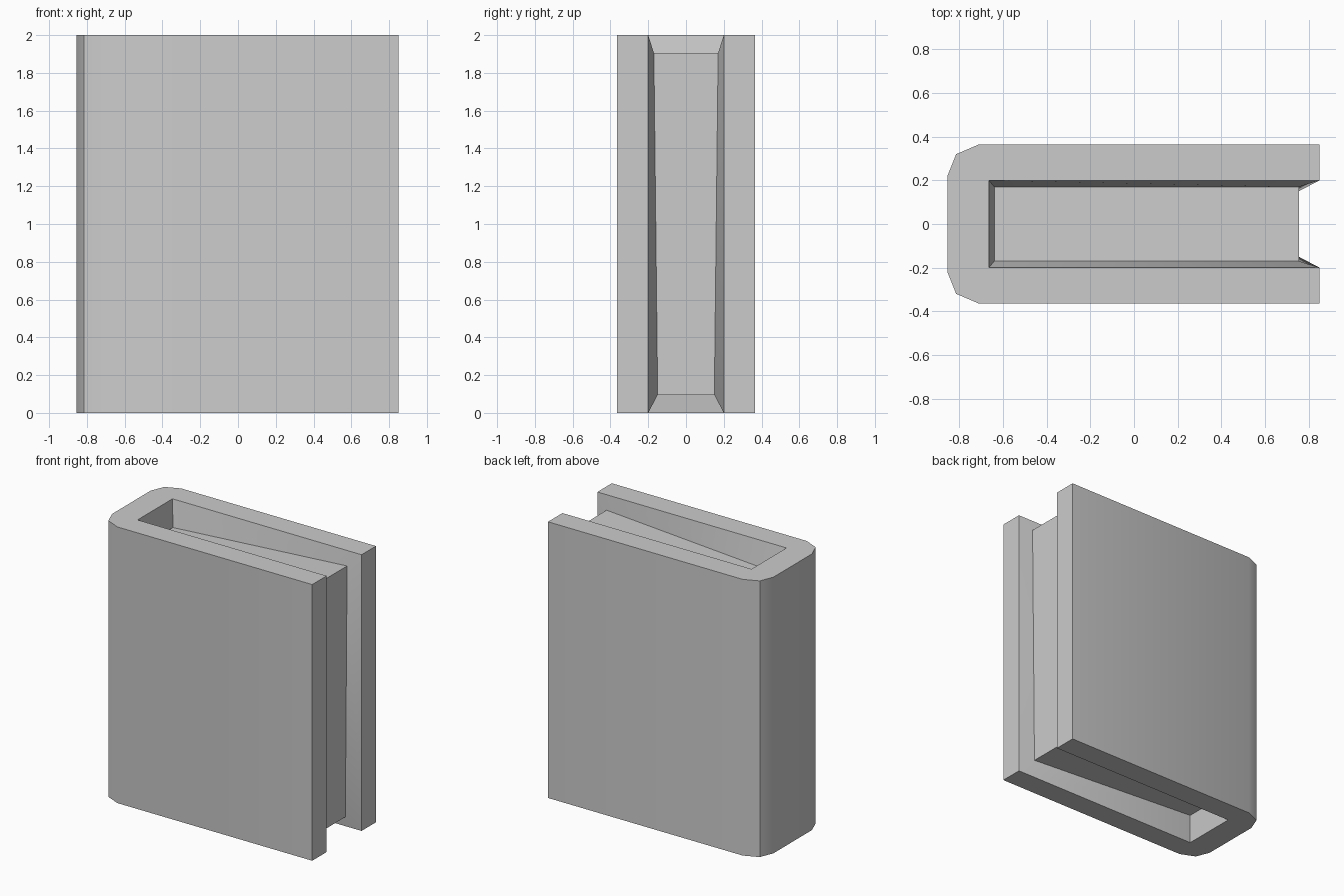
import bpy, bmesh, math

cube = bpy.data.objects.get("Cube")
if cube:
    bpy.data.objects.remove(cube, do_unlink=True)

grey = bpy.data.materials.new("plain_grey")
grey.use_nodes = True
colour = (0.6, 0.6, 0.6, 1)
grey.diffuse_color = colour
grey.node_tree.nodes["Principled BSDF"].inputs["Base Color"].default_value = colour


def finish(name, bm):
    bmesh.ops.recalc_face_normals(bm, faces=bm.faces)
    mesh = bpy.data.meshes.new(name)
    bm.to_mesh(mesh)
    bm.free()
    mesh.materials.append(grey)
    obj = bpy.data.objects.new(name, mesh)
    bpy.context.collection.objects.link(obj)
    bpy.ops.object.select_all(action='DESELECT')
    obj.select_set(True)
    bpy.context.view_layer.objects.active = obj
    bpy.ops.object.shade_smooth_by_angle(angle=math.radians(30))
    return obj


def ring(bm, points):
    return [bm.verts.new(p) for p in points]


def block_points(top):
    # Page block end: slopes away from the fore edge towards the spine
    width = 0.17 if top else 0.15
    corners = [(0.755, -width, 0.095), (-0.64, -0.17, 0.19),
               (-0.64, 0.17, 0.19), (0.755, width, 0.095)]
    return [(x, y, 2 - d if top else d) for x, y, d in corners]


# Cover: C-shaped profile with a chamfered spine, open at the fore edge
half = [(0.85, 0.365), (-0.71, 0.365), (-0.815, 0.32), (-0.855, 0.22)]
outer = half + [(x, -y) for x, y in reversed(half)]
rim = [(0.85, -0.2), (-0.665, -0.2), (-0.665, 0.2), (0.85, 0.2)]
profile = outer + rim
n = len(outer)

bm = bmesh.new()
low, high = [ring(bm, [(x, y, z) for x, y in profile]) for z in (0, 2)]
bm.faces.new(high)
bm.faces.new(low[::-1])
for i in list(range(n)) + [len(profile) - 1]:
    j = (i + 1) % len(profile)
    bm.faces.new((low[i], low[j], high[j], high[i]))

# Sloping lips joining the cover rim to the page block
ends = [(low[n:], ring(bm, block_points(False))),
        (high[n:], ring(bm, block_points(True)))]
for edge, inner in ends:
    for i in range(3):
        bm.faces.new((edge[i], edge[i + 1], inner[i + 1], inner[i]))
for i in (0, 3):
    (low_rim, low_in), (high_rim, high_in) = ends
    bm.faces.new((low_rim[i], high_rim[i], high_in[i], low_in[i]))
finish("book_cover", bm)

# Page block: tapered box held between the covers
bm = bmesh.new()
bottom, top = [ring(bm, block_points(t)) for t in (False, True)]
bm.faces.new(top)
bm.faces.new(bottom[::-1])
for i in range(4):
    j = (i + 1) % 4
    bm.faces.new((bottom[i], bottom[j], top[j], top[i]))
finish("page_block", bm)
